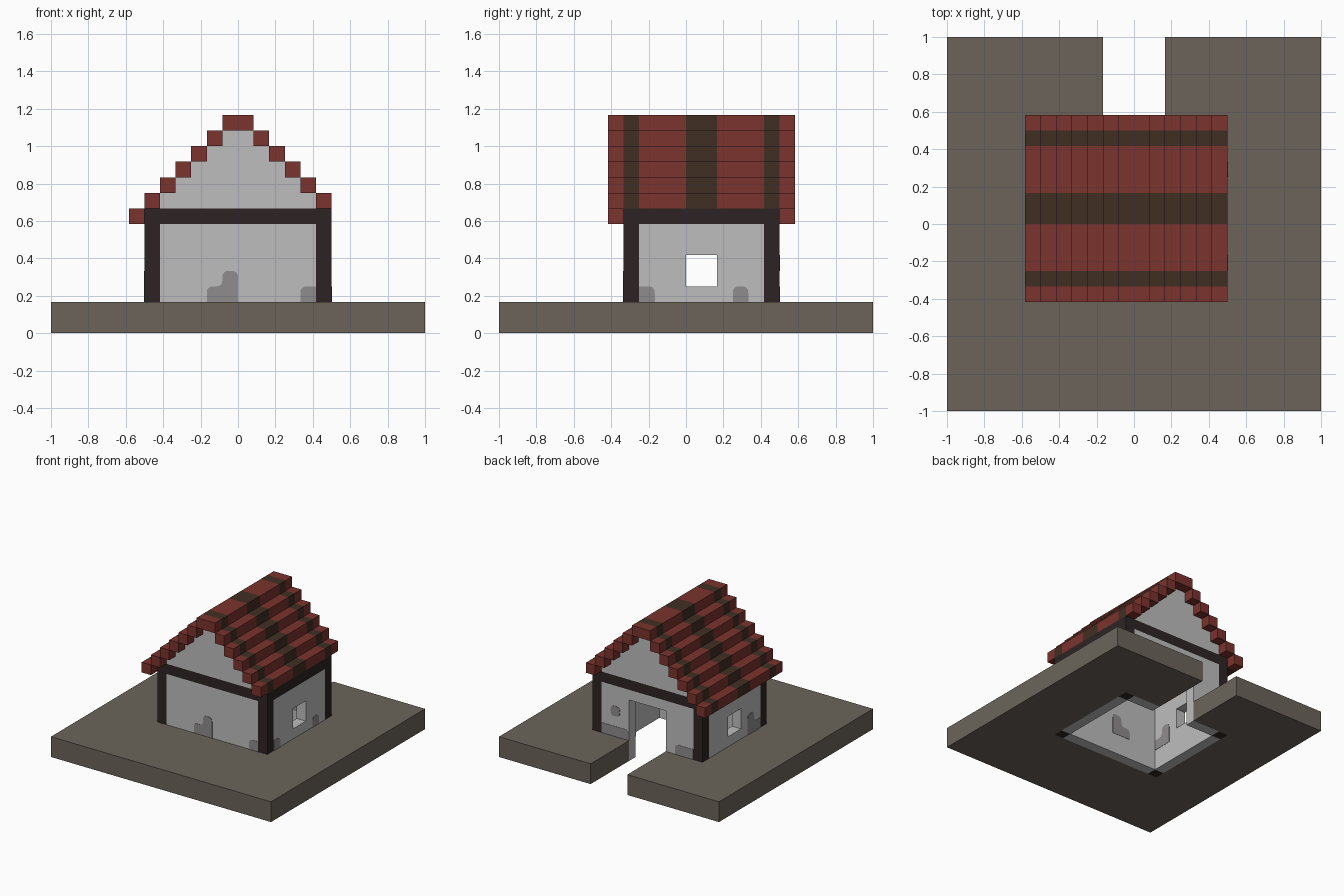
import bpy, bmesh
from mathutils import Vector

U = 1 / 12          # one block of the building grid

if "Cube" in bpy.data.objects:
    bpy.data.objects.remove(bpy.data.objects["Cube"], do_unlink=True)


def material(name, rgb):
    lin = [((c / 255 + 0.055) / 1.055) ** 2.4 for c in rgb] + [1]
    m = bpy.data.materials.new(name)
    m.use_nodes = True
    m.diffuse_color = lin
    m.node_tree.nodes["Principled BSDF"].inputs["Base Color"].default_value = lin
    return m


GROUND = material("ground brown grey", (107, 100, 90))
PLASTER = material("plaster light grey", (190, 190, 190))
STAIN = material("stain grey", (143, 140, 141))
TIMBER = material("timber dark", (45, 36, 36))
TILE = material("tile red", (123, 51, 45))
TILE_DARK = material("tile brown", (65, 46, 36))


def finish(name, bm, *mats):
    bmesh.ops.recalc_face_normals(bm, faces=bm.faces)
    me = bpy.data.meshes.new(name)
    bm.to_mesh(me)
    bm.free()
    for m in mats:
        me.materials.append(m)
    ob = bpy.data.objects.new(name, me)
    bpy.context.collection.objects.link(ob)
    return ob


def add_prism(bm, polys, axis, a, b):
    """Extrude flat polygons (grid units) from a to b along an axis."""
    i = "xyz".index(axis)

    def place(p):
        c = list(p)
        c.insert(i, a)
        return Vector(c) * U
    verts = {}
    faces = []
    for poly in polys:
        for p in poly:
            if p not in verts:
                verts[p] = bm.verts.new(place(p))
        faces.append(bm.faces.new([verts[p] for p in poly]))
    new = bmesh.ops.extrude_face_region(bm, geom=faces)["geom"]
    move = Vector((0, 0, 0))
    move[i] = (b - a) * U
    bmesh.ops.translate(bm, vec=move,
                        verts=[v for v in new if isinstance(v, bmesh.types.BMVert)])


def prism(name, polys, axis, a, b, mat):
    bm = bmesh.new()
    add_prism(bm, polys, axis, a, b)
    return finish(name, bm, mat)


def rect(x0, y0, x1, y1):
    return [(x0, y0), (x1, y0), (x1, y1), (x0, y1)]


def ring(outer, inner):
    """Four quads between two rectangles."""
    o, n = rect(*outer), rect(*inner)
    return [[o[k], o[(k + 1) % 4], n[(k + 1) % 4], n[k]] for k in range(4)]


# Ground slab, open under the house and along the entrance path
prism("ground_slab", [[(-12, -12), (12, -12), (12, 12), (2, 12), (2, 6), (6, 6),
                       (6, -4), (-6, -4), (-6, 6), (-2, 6), (-2, 12), (-12, 12)]],
      "z", 0, 2, GROUND)

# Plaster walls: plain front, doorway at the back, a window in each side
prism("front_wall", [rect(-5, 0, 5, 7)], "y", -4, -3, PLASTER)
prism("back_wall", [[(-5, 0), (-2, 0), (-2, 6), (2, 6), (2, 0), (5, 0), (5, 7), (-5, 7)]],
      "y", 5, 6, PLASTER)
for side, x in (("left", 5), ("right", -6)):
    prism(side + "_wall", ring((-3, 0, 5, 7), (0, 3, 2, 5)), "x", x, x + 1, PLASTER)

# Stepped gables
steps = []
for k in range(1, 6):
    steps += [(6 - k, 7 + k), (6 - k, 8 + k)]
gable = steps + [(-x, z) for x, z in reversed(steps)]
for end, y in (("front", -4), ("back", 5)):
    prism(end + "_gable", [gable], "y", y, y + 1, PLASTER)

# Timber corner posts and the beam around the wall tops
for end, y in (("front", -4), ("back", 5)):
    for side, x in (("left", 5), ("right", -6)):
        prism(f"{end}_{side}_post", [rect(x, y, x + 1, y + 1)], "z", 0, 7, TIMBER)
prism("wall_beam", ring((-6, -4, 6, 6), (-5, -3, 5, 5)), "z", 7, 8, TIMBER)

# Stepped roof courses; the eave course exists on one side only
STRIPES = ((-4, -3), (0, 2), (5, 6))
bm = bmesh.new()
for k in range(6):
    add_prism(bm, [rect(-7 + k, 7 + k, -6 + k, 8 + k)], "y", -5, 7)
    if k:
        add_prism(bm, [rect(6 - k, 7 + k, 7 - k, 8 + k)], "y", -5, 7)
add_prism(bm, [rect(-1, 13, 1, 14)], "y", -5, 7)
for y in [e for s in STRIPES for e in s]:
    bmesh.ops.bisect_plane(bm, geom=bm.verts[:] + bm.edges[:] + bm.faces[:],
                           plane_co=(0, y * U, 0), plane_no=(0, 1, 0))
for f in bm.faces:
    yc = f.calc_center_median().y / U
    f.material_index = int(any(a < yc < b for a, b in STRIPES))
finish("roof_tiles", bm, TILE, TILE_DARK)


# Worn plaster patches, as thin rounded plates on both wall faces
def rounded(pts, r=0.42):
    out = []
    for k, p in enumerate(pts):
        b = Vector(p)
        if p[1] == 2 or p[0] in (5, -5, -3):     # against ground or post
            out.append(p)
            continue
        a = b + (Vector(pts[k - 1]) - b).normalized() * r
        c = b + (Vector(pts[(k + 1) % len(pts)]) - b).normalized() * r
        for t in (0, 0.25, 0.5, 0.75, 1):
            q = a * (1 - t) ** 2 + b * 2 * t * (1 - t) + c * t ** 2
            out.append((q.x, q.y))
    return out


WALLS = {
    "front": ("y", -4, [[(-2, 2), (-2, 3), (-1, 3), (-1, 4), (0, 4), (0, 2)],
                        rect(4, 2, 5, 3)]),
    "back": ("y", 5, [rect(2, 2, 5, 3), rect(3, 4, 4, 5), rect(-5, 2, -3.01, 3)]),
    "left": ("x", 5, [rect(-3, 2, -2, 3), rect(3, 2, 4, 3)]),
    "right": ("x", -6, [[(-3, 2), (-3, 3), (-2, 3), (-2, 4), (-1, 4), (-1, 2)]]),
}
T = 0.03
for wall, (axis, start, shapes) in WALLS.items():
    for n, pts in enumerate(shapes, 1):
        bm = bmesh.new()
        for a in (start - T, start + 1):
            add_prism(bm, [rounded(pts)], axis, a, a + T)
        finish(f"{wall}_stain_{n}", bm, STAIN)
